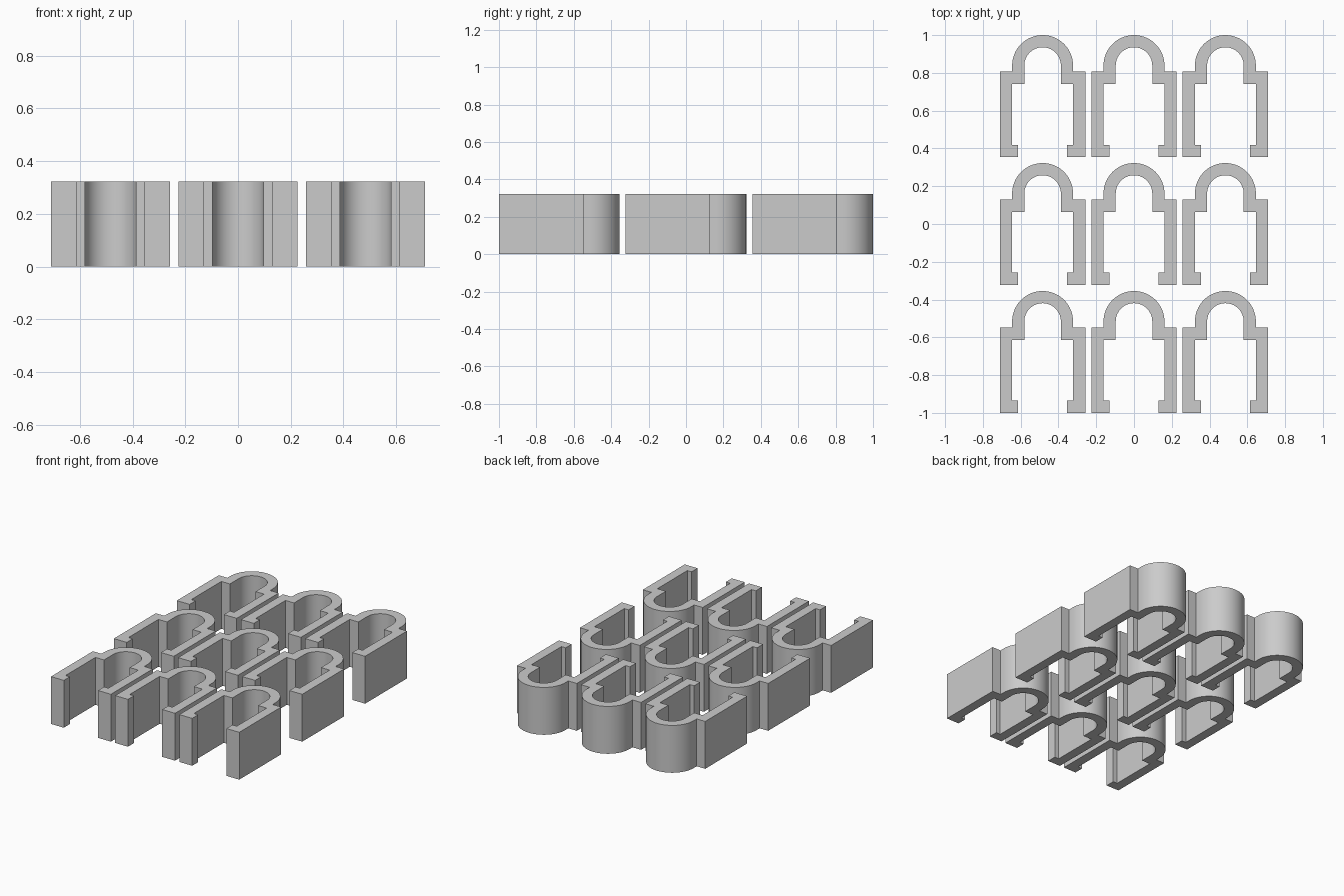
import bpy, bmesh, math

if "Cube" in bpy.data.objects:
    bpy.data.objects.remove(bpy.data.objects["Cube"])

U = 2 / 62           # base module: wall thickness is 2U
HEIGHT = 10 * U
SEG = 32             # segments in each half round

grey = bpy.data.materials.new("plain grey")
grey.diffuse_color = (0.6, 0.6, 0.6, 1)
grey.use_nodes = True
grey.node_tree.nodes["Principled BSDF"].inputs["Base Color"].default_value = grey.diffuse_color


def half_round(radius, start, end):
    """Arc points around the arch centre, in modules."""
    return [(radius * math.cos(a), 15 + radius * math.sin(a))
            for a in (start + (end - start) * i / SEG for i in range(SEG + 1))]


# Clip outline: outer side anticlockwise, then back along the inner side
outer = [(7, 0), (7, 14), (5, 14)] + half_round(5, 0, math.pi) \
    + [(-5, 14), (-7, 14), (-7, 0)]
inner = [(-4, 0), (-4, 2), (-5, 2), (-5, 12), (-3, 12)] + half_round(3, math.pi, 0) \
    + [(3, 12), (5, 12), (5, 2), (4, 2), (4, 0)]

# Extrude the outline upward
bm = bmesh.new()
base = bm.faces.new([bm.verts.new((x * U, (y - 10) * U, 0)) for x, y in outer + inner])
top = bmesh.ops.extrude_face_region(bm, geom=[base], use_keep_orig=True)
bmesh.ops.translate(bm, vec=(0, 0, HEIGHT),
                    verts=[g for g in top["geom"] if isinstance(g, bmesh.types.BMVert)])
bmesh.ops.recalc_face_normals(bm, faces=bm.faces)
mesh = bpy.data.meshes.new("arched_clip")
bm.to_mesh(mesh)
bm.free()
mesh.materials.append(grey)

# Three by three grid of clips, one module apart
for row in range(3):
    for col in range(3):
        clip = bpy.data.objects.new(f"arched_clip_{row + 1}_{col + 1}", mesh)
        clip.location = ((col - 1) * 15 * U, (row - 1) * 21 * U, 0)
        bpy.context.collection.objects.link(clip)

# Smooth the rounds, keep the corners sharp
bpy.context.view_layer.objects.active = clip
clip.select_set(True)
bpy.ops.object.shade_smooth_by_angle(angle=math.radians(30))
